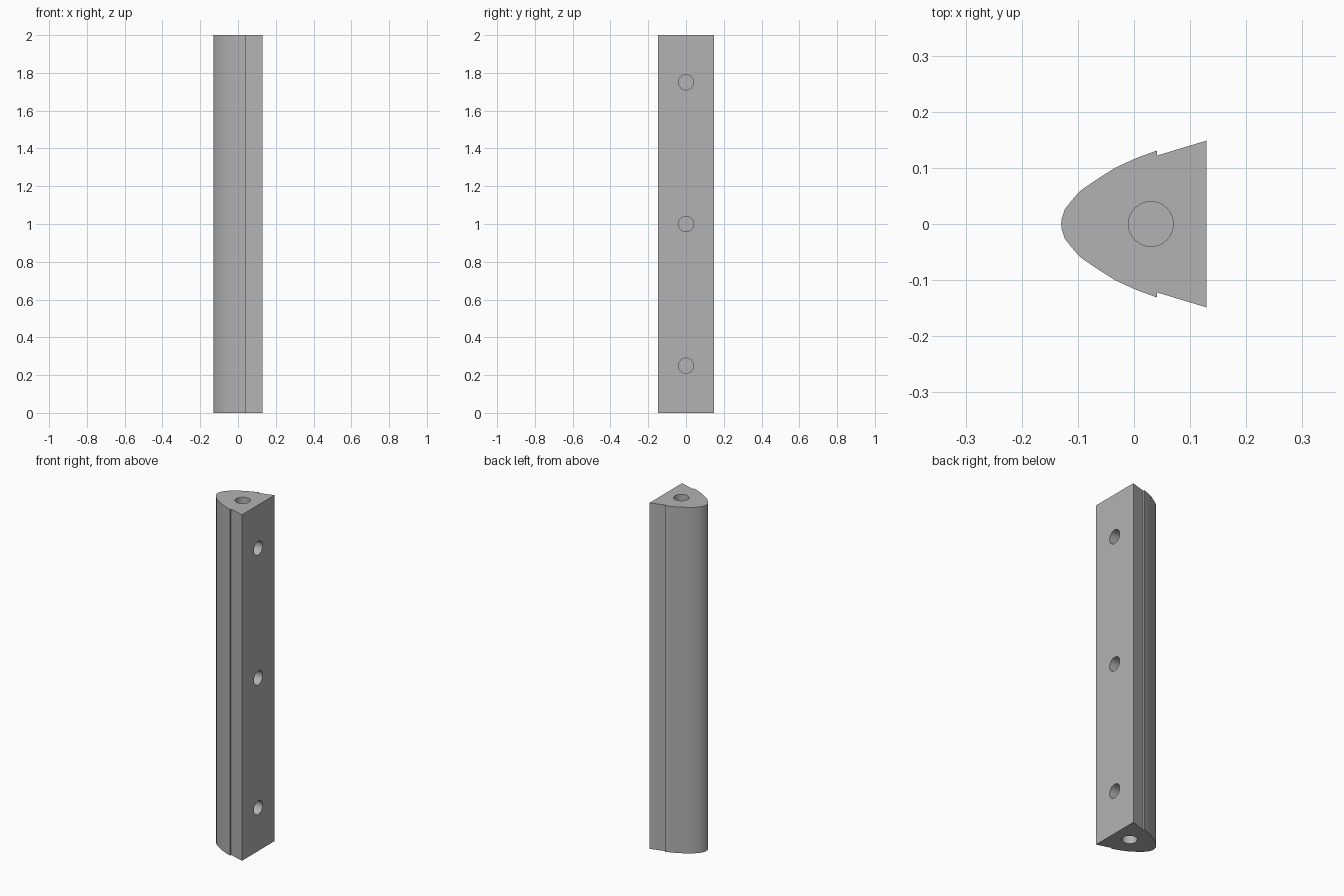
import bpy
import bmesh
import math
from mathutils import Matrix

LENGTH = 2.0
HOLE_RADIUS = 0.04
END_DEPTH = 0.2
SIDE_DEPTH = 0.15
BACK_X = 0.129

cube = bpy.data.objects.get("Cube")
if cube:
    bpy.data.objects.remove(cube, do_unlink=True)

grey = bpy.data.materials.new("plain grey")
grey.use_nodes = True
colour = (0.45, 0.45, 0.45, 1)
grey.diffuse_color = colour
grey.node_tree.nodes["Principled BSDF"].inputs["Base Color"].default_value = colour


def make_object(name, bm):
    bmesh.ops.recalc_face_normals(bm, faces=bm.faces[:])
    mesh = bpy.data.meshes.new(name)
    bm.to_mesh(mesh)
    bm.free()
    mesh.materials.append(grey)
    obj = bpy.data.objects.new(name, mesh)
    bpy.context.collection.objects.link(obj)
    return obj


# Half outline from the rounded nose, past the small step, to the flat back
half = [(-0.129, 0.009), (-0.123, 0.027), (-0.111, 0.042), (-0.096, 0.059),
        (-0.067, 0.079), (-0.034, 0.1), (0.003, 0.117), (0.041, 0.131),
        (0.041, 0.122), (BACK_X, 0.1485)]
outline = [(-0.13, 0)] + half + [(x, -y) for x, y in reversed(half)]

# Extruded bar
bm = bmesh.new()
base = bm.faces.new([bm.verts.new((x, y, 0)) for x, y in outline])
top = bmesh.ops.extrude_face_region(bm, geom=[base], use_keep_orig=True)["geom"]
bmesh.ops.translate(bm, vec=(0, 0, LENGTH),
                    verts=[v for v in top if isinstance(v, bmesh.types.BMVert)])
bar = make_object("profile_bar", bm)

# Blind holes: one in each end and three along the flat back
bm = bmesh.new()


def add_hole(centre, depth, rotation=Matrix()):
    bmesh.ops.create_cone(bm, cap_ends=True, segments=32, radius1=HOLE_RADIUS,
                          radius2=HOLE_RADIUS, depth=2 * depth,
                          matrix=Matrix.Translation(centre) @ rotation)


for z in (0, LENGTH):
    add_hole((0.03, 0, z), END_DEPTH)
for z in (0.25, 1.0, 1.75):
    add_hole((BACK_X, 0, z), SIDE_DEPTH, Matrix.Rotation(math.pi / 2, 4, "Y"))
cutter = make_object("hole_cutter", bm)
cutter.hide_render = True

cut = bar.modifiers.new("holes", "BOOLEAN")
cut.operation = "DIFFERENCE"
cut.solver = "EXACT"
cut.object = cutter
cut.use_self = True

# Apply the cut, then smooth the curved walls
bpy.ops.object.select_all(action="DESELECT")
bar.select_set(True)
bpy.context.view_layer.objects.active = bar
bpy.ops.object.modifier_apply(modifier=cut.name)
bpy.data.objects.remove(cutter, do_unlink=True)
bpy.ops.object.shade_smooth_by_angle(angle=math.radians(30))
